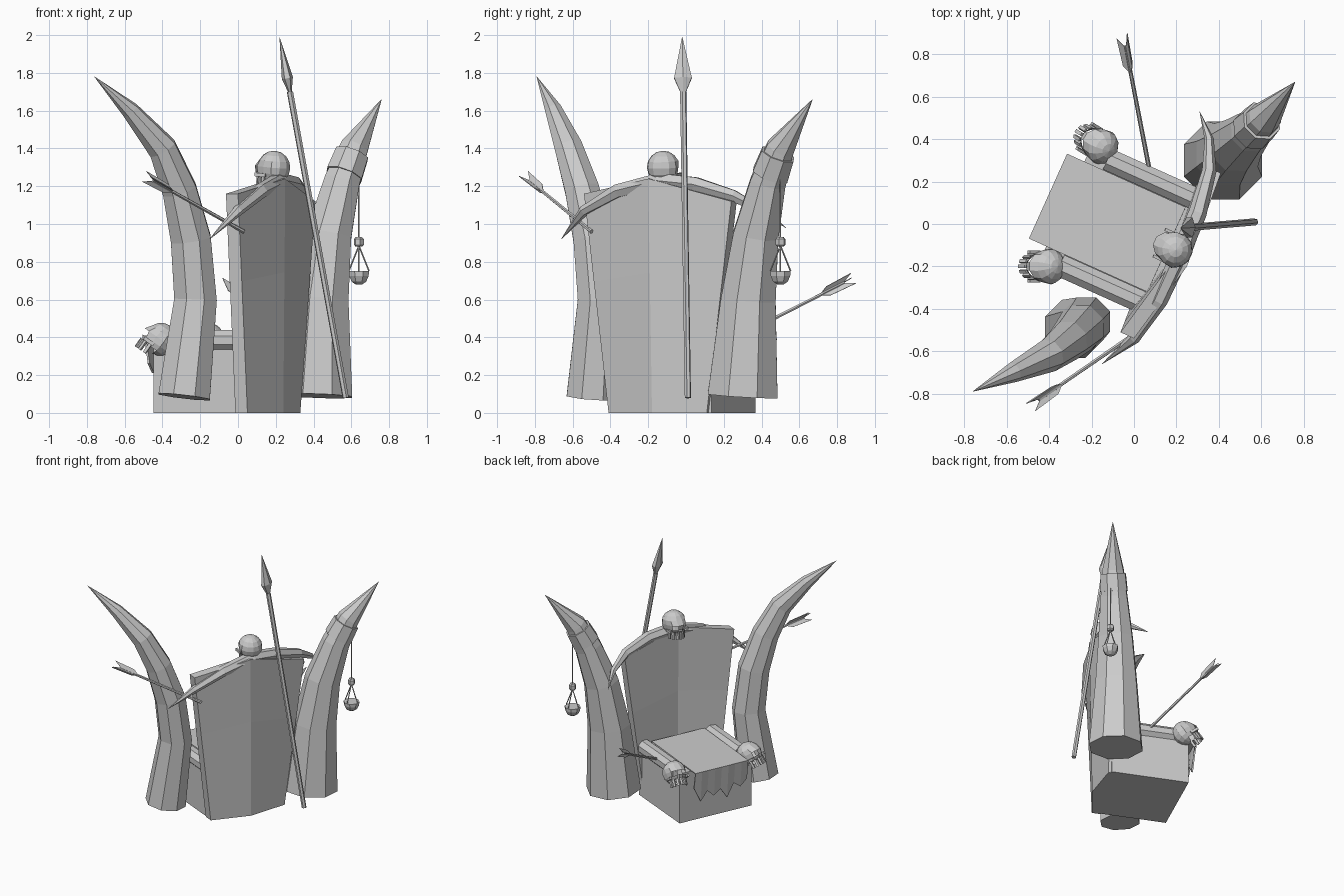
import bpy, bmesh, math
from mathutils import Vector, Matrix

if "Cube" in bpy.data.objects:
    bpy.data.objects.remove(bpy.data.objects["Cube"])

bone = bpy.data.materials.new("bone_grey")
bone.use_nodes = True
bone.diffuse_color = (0.6, 0.6, 0.6, 1)
bone.node_tree.nodes["Principled BSDF"].inputs["Base Color"].default_value = (0.6, 0.6, 0.6, 1)

# Seat axes: forward and sideways on the ground
FWD, SIDE = Vector((-0.91, 0.41, 0)), Vector((0.41, 0.91, 0))
MID = -0.047
UP = Vector((0, 0, 1))


def place(f, s, z):
    return FWD * f + SIDE * s + UP * z


def finish(name, bm, thickness=0):
    bmesh.ops.recalc_face_normals(bm, faces=bm.faces)
    mesh = bpy.data.meshes.new(name)
    bm.to_mesh(mesh)
    bm.free()
    mesh.materials.append(bone)
    ob = bpy.data.objects.new(name, mesh)
    bpy.context.collection.objects.link(ob)
    if thickness:
        mod = ob.modifiers.new("thickness", "SOLIDIFY")
        mod.thickness = thickness
    return ob


def skin(bm, rings):
    """Join equal rings of points into a capped skin."""
    loops = [[bm.verts.new(p) for p in ring] for ring in rings]
    n = len(loops[0])
    for a, b in zip(loops, loops[1:]):
        for i in range(n):
            j = (i + 1) % n
            bm.faces.new((a[i], a[j], b[j], b[i]))
    bm.faces.new(loops[0][::-1])
    bm.faces.new(loops[-1])


def loft(name, stations, sides=8, flat=1.0, side_dir=None):
    """Round skin through (x, y, z, radius) stations."""
    pts = [Vector(s[:3]) for s in stations]
    rings = []
    for i, p in enumerate(pts):
        t = (pts[min(i + 1, len(pts) - 1)] - pts[max(i - 1, 0)]).normalized()
        ref = side_dir or (Vector((0.7, -0.7, 0)))
        u = (ref - t * ref.dot(t)).normalized()
        v = t.cross(u)
        r = max(stations[i][3], 0.001)
        rings.append([p + u * r * math.cos(a) + v * r * flat * math.sin(a)
                      for a in (math.tau * (k + 0.5) / sides for k in range(sides))])
    bm = bmesh.new()
    skin(bm, rings)
    return finish(name, bm)


def rod(name, p, q, r, r2=None, sides=6):
    return loft(name, [(*p, r), (*q, r if r2 is None else r2)], sides)


# Base block
bm = bmesh.new()
plan = [(0.335, 0.3), (0.335, -0.3), (-0.215, -0.3), (-0.26, 0), (-0.235, 0.3)]
skin(bm, [[place(f, s + MID, z) for f, s in plan] for z in (0, 0.39)])
finish("base_block", bm)

# Seat cloth with a ragged front drape
bm = bmesh.new()
w, front = 0.22, 0.425
hem = [0.26, 0.21, 0.25, 0.15, 0.23, 0.19, 0.24, 0.17, 0.28]
cols = [MID - w + 2 * w * i / (len(hem) - 1) for i in range(len(hem))]
rows = [[bm.verts.new(place(f, s, z)) for s in cols] for f, z in ((-0.19, 0.42), (front, 0.41))]
rows.append([bm.verts.new(place(front - 0.02, s, z)) for s, z in zip(cols, hem)])
for a, b in zip(rows, rows[1:]):
    for i in range(len(cols) - 1):
        bm.faces.new((a[i], a[i + 1], b[i + 1], b[i]))
finish("seat_cloth", bm, 0.012)

# Flared backrest, bent along its middle
bm = bmesh.new()
lower = [Vector((0.05, -0.41, 0)), Vector((0.24, -0.18, 0)), Vector((0.33, 0.11, 0))]
upper = [Vector((0.0, -0.54, 1.16)), Vector((0.25, -0.2, 1.24)), Vector((0.41, 0.24, 1.12))]
depth = FWD * 0.07
sections = []
for lo, hi in zip(lower, upper):
    mid = lo.lerp(hi, 0.6)
    sections.append([lo, mid, hi, hi + depth, mid + depth, lo + depth])
skin(bm, sections)
finish("backrest", bm)

# Armrests
for name, side in (("left", 1), ("right", -1)):
    s = MID + side * 0.275
    rod(name + "_armrest", place(-0.22, s, 0.385), place(0.24, s, 0.385), 0.057, sides=8)


def skull(name, centre, heading, tilt, size):
    """Hollow skull with eye and nose holes, cheek bones and teeth."""
    bm = bmesh.new()
    bmesh.ops.create_uvsphere(bm, u_segments=12, v_segments=8, radius=1,
                              matrix=Matrix.Rotation(math.radians(15), 4, "Z"))
    holes = []
    for f in bm.faces:
        c = f.calc_center_median()
        az = abs(math.degrees(math.atan2(c.y, c.x)))
        eye = 20 < az < 40 and -0.3 < c.z < 0
        nose = az < 10 and -0.65 < c.z < -0.3
        open_jaw = c.z < -0.65 and az < 100
        if eye or nose or open_jaw:
            holes.append(f)
    bmesh.ops.delete(bm, geom=holes, context="FACES")
    for v in bm.verts:
        if v.co.x > 0.2 and v.co.z < 0.2:
            v.co.x *= 1.2
            v.co.y *= 0.88
    # row of teeth round the open jaw
    for k in range(-3, 4):
        a = math.radians(k * 24)
        m = (Matrix.Translation((0.92 * math.cos(a) + 0.05, 0.68 * math.sin(a), -0.92))
             @ Matrix.Rotation(a, 4, "Z") @ Matrix.Diagonal((0.14, 0.19, 0.62, 1)))
        bmesh.ops.create_cube(bm, size=1, matrix=m)
    # cheek bones
    for y in (-0.78, 0.78):
        m = Matrix.Translation((0.5, y, -0.5)) @ Matrix.Diagonal((0.7, 0.16, 0.22, 1))
        bmesh.ops.create_cube(bm, size=1, matrix=m)
    turn = Matrix.Rotation(math.atan2(heading[1], heading[0]), 4, "Z")
    lean = Matrix.Rotation(-math.radians(tilt), 4, "Y")
    bm.transform(Matrix.Translation(centre) @ turn @ lean @ Matrix.Scale(size, 4))
    finish(name, bm)


skull("left_arm_skull", (-0.16, 0.37, 0.39), (-0.85, 0.52), 35, 0.088)
skull("right_arm_skull", (-0.41, -0.2, 0.39), (-1, 0), 35, 0.088)
skull("crest_skull", (0.19, -0.12, 1.3), FWD, 5, 0.088)

# Curved horn along the top of the backrest
loft("crest_horn", [(-0.15, -0.66, 0.92, 0), (0, -0.54, 1.07, 0.028), (0.12, -0.36, 1.175, 0.04),
                    (0.22, -0.14, 1.23, 0.045), (0.30, 0.05, 1.21, 0.043), (0.355, 0.25, 1.15, 0.034),
                    (0.355, 0.4, 1.07, 0.022), (0.31, 0.53, 0.98, 0)], 6, side_dir=UP)

# Great tusks on both sides
loft("right_tusk", [(-0.285, -0.495, 0.085, 0.148), (-0.225, -0.46, 0.6, 0.122),
                    (-0.25, -0.49, 0.92, 0.115), (-0.31, -0.55, 1.18, 0.098),
                    (-0.4, -0.62, 1.4, 0.08), (-0.57, -0.7, 1.6, 0.048), (-0.76, -0.79, 1.78, 0)])
loft("left_tusk", [(0.42, 0.3, 0.09, 0.2), (0.44, 0.33, 0.6, 0.157), (0.48, 0.37, 0.94, 0.13),
                   (0.55, 0.435, 1.22, 0.102), (0.615, 0.5, 1.4, 0.08), (0.76, 0.67, 1.66, 0)])
loft("tusk_band", [(0.562, 0.447, 1.26, 0.104), (0.603, 0.487, 1.37, 0.096)])

# Hanging scale pan
hang = Vector((0.64, 0.5, 0))
rod("pan_cord", hang + UP * 0.92, hang + UP * 1.3, 0.004, sides=4)
loft("pan_knot", [(*(hang + UP * z), r) for z, r in ((0.88, 0.018), (0.89, 0.027), (0.92, 0.027), (0.93, 0.018))], 6)
loft("pan_bowl", [(*(hang + UP * z), r) for z, r in ((0.68, 0.018), (0.695, 0.042), (0.725, 0.056), (0.75, 0.058))])
for k in range(4):
    a = math.tau * k / 4
    rim = hang + Vector((math.cos(a) * 0.054, math.sin(a) * 0.054, 0.75))
    rod("pan_string", rim, hang + UP * 0.885, 0.004, sides=4)

# Spear leaning on the back
foot, neck, tip = Vector((0.57, 0.01, 0.08)), Vector((0.275, -0.015, 1.7)), Vector((0.22, -0.02, 1.99))
rod("spear_shaft", foot, neck, 0.017, 0.017)
wide = neck.lerp(tip, 0.25)
loft("spear_head", [(*neck, 0.018), (*wide, 0.054), (*tip, 0)], 6, flat=0.55, side_dir=Vector((0, 1, 0)))


def arrow(name, tail, point):
    tail, point = Vector(tail), Vector(point)
    rod(name + "_shaft", tail, point, 0.009, 0.011)
    d = (point - tail).normalized()
    across = d.cross(UP).normalized()
    # swept feather vanes
    for k in range(3):
        out = Matrix.Rotation(math.tau * k / 3, 3, d) @ across
        bm = bmesh.new()
        outline = [tail + d * 0.15, tail + d * 0.1 + out * 0.03, tail - d * 0.05 + out * 0.035, tail + d * 0.01]
        bm.faces.new([bm.verts.new(p) for p in outline])
        finish(name + "_feather", bm, 0.004)


arrow("right_arrow", (-0.45, -0.83, 1.23), (0.03, -0.5, 0.96))
arrow("left_arrow", (-0.04, 0.84, 0.69), (0.07, 0.27, 0.4))
